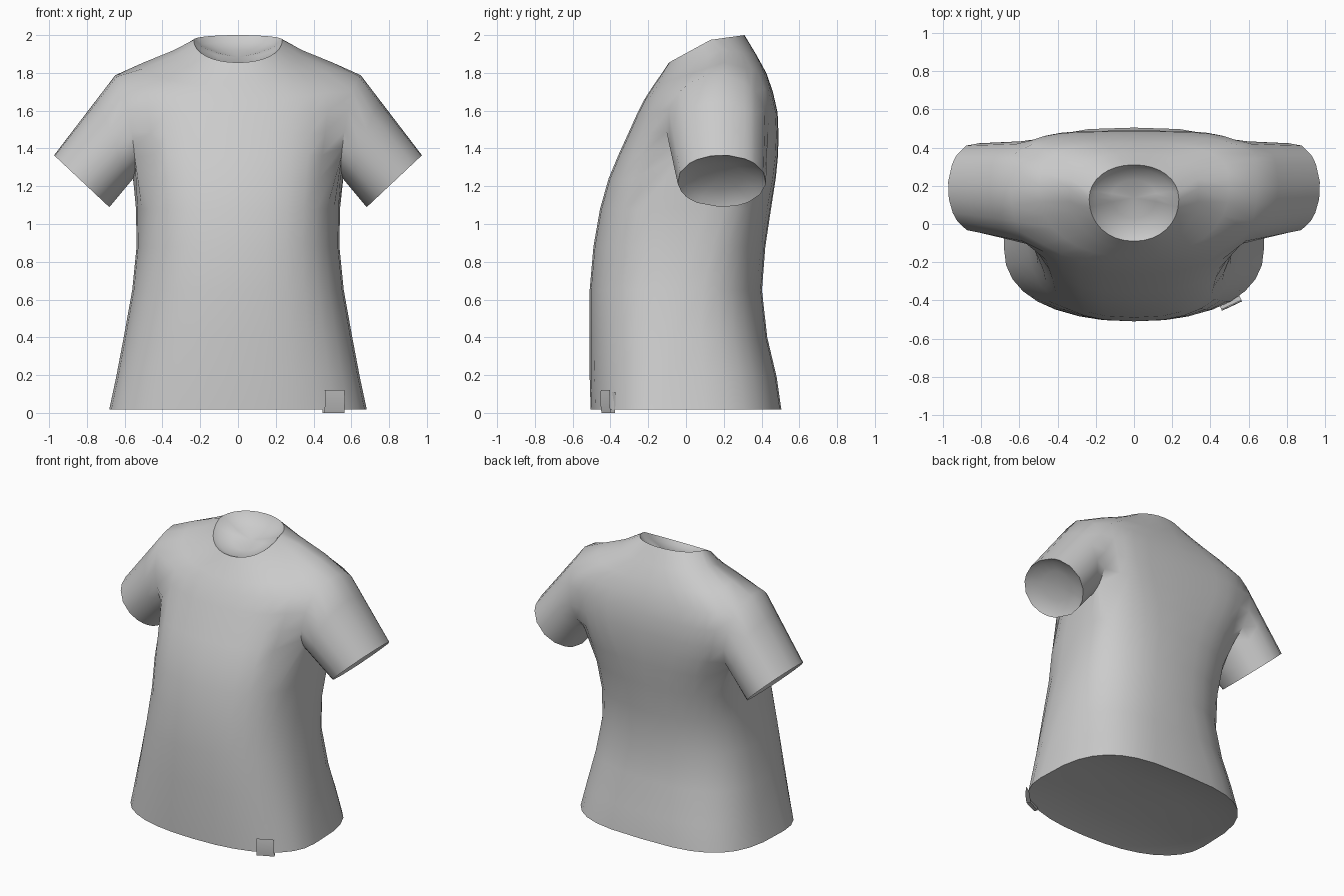
import bpy, bmesh, math
from mathutils import Vector

if "Cube" in bpy.data.objects:
    bpy.data.objects.remove(bpy.data.objects["Cube"])

N = 32      # columns around the body

# Body rings: side (x, y, z), front (y, z), back (y, z), roundness front / back
RINGS = [
    ((.682, -.12, .017), (-.505, .017), (.505, .017), .86, .64),
    ((.645, -.10, .19), (-.51, .19), (.48, .19), .84, .68),
    ((.605, -.07, .40), (-.51, .40), (.43, .40), .82, .74),
    ((.56, -.03, .65), (-.51, .65), (.402, .65), .8, .8),
    ((.537, .04, .88), (-.49, .88), (.42, .88), .78, .8),
    ((.54, .10, 1.08), (-.455, 1.08), (.45, 1.08), .75, .75),
    ((.555, .16, 1.24), (-.41, 1.24), (.475, 1.24), .74, .65),
    ((.58, .18, 1.38), (-.36, 1.36), (.487, 1.36), .76, .55),
    ((.61, .20, 1.52), (-.31, 1.47), (.49, 1.47), .8, .5),
    ((.635, .20, 1.66), (-.265, 1.57), (.485, 1.59), .85, .5),
    ((.65, .20, 1.79), (-.22, 1.66), (.46, 1.70), .9, .55),
    ((.50, .20, 1.855), (-.175, 1.73), (.425, 1.80), .9, .7),
    ((.34, .19, 1.92), (-.13, 1.795), (.37, 1.90), .9, .85),
    ((.235, .13, 1.975), (-.09, 1.855), (.31, 2.0), .95, .95),
]
LOW, HIGH, HALF = 6, 10, 3   # armhole rows and half its columns


def ring_point(ring, i):
    (sx, sy, sz), front, back, e_front, e_back = ring
    a = 2 * math.pi * i / N
    c, s = math.cos(a), math.sin(a)
    (ey, ez), e = (back, e_back) if s > 0 else (front, e_front)
    k = abs(s) ** e
    return (math.copysign(abs(c) ** e, c) * sx, sy + (ey - sy) * k, sz + (ez - sz) * k)


def bridge(bm, a, b):
    for k in range(len(a)):
        m = (k + 1) % len(a)
        bm.faces.new((a[k], a[m], b[m], b[k]))


def recessed_cap(bm, rim, inward, steps):
    """Close an opening with a shallow bowl; steps are (scale, depth)."""
    centre = sum((v.co for v in rim), Vector()) / len(rim)
    inward = Vector(inward).normalized()
    previous = rim
    for scale, depth in steps:
        ring = [bm.verts.new(centre + (v.co - centre) * scale + inward * depth) for v in rim]
        bridge(bm, previous, ring)
        previous = ring
    tip = bm.verts.new(centre + inward * steps[-1][1] * 1.2)
    for k in range(len(rim)):
        bm.faces.new((previous[k], previous[(k + 1) % len(rim)], tip))


def finish(bm, name, angle):
    bmesh.ops.recalc_face_normals(bm, faces=bm.faces[:])
    me = bpy.data.meshes.new(name)
    bm.to_mesh(me)
    bm.free()
    ob = bpy.data.objects.new(name, me)
    bpy.context.collection.objects.link(ob)
    bpy.ops.object.select_all(action='DESELECT')
    ob.select_set(True)
    bpy.context.view_layer.objects.active = ob
    bpy.ops.object.shade_smooth_by_angle(angle=math.radians(angle))
    return ob


# Torso with two open armholes
bm = bmesh.new()
grid = [[bm.verts.new(ring_point(r, i)) for i in range(N)] for r in RINGS]
for r in range(len(RINGS) - 1):
    for i in range(N):
        from_right = min((i + .5) % N, N - (i + .5) % N)
        from_left = abs(i + .5 - N / 2)
        if LOW <= r < HIGH and min(from_right, from_left) < HALF:
            continue
        j = (i + 1) % N
        bm.faces.new((grid[r][i], grid[r][j], grid[r + 1][j], grid[r + 1][i]))

# Sleeves grow from the armhole edges
loop = [(LOW, i) for i in range(-HALF, HALF)]
loop += [(r, HALF) for r in range(LOW, HIGH)]
loop += [(HIGH, i) for i in range(HALF, -HALF, -1)]
loop += [(r, -HALF) for r in range(HIGH, LOW, -1)]
for side in (1, -1):
    rim, cuff = [], []
    for r, i in loop:
        v = grid[r][i % N if side > 0 else (N // 2 - i) % N]
        t = math.atan2((v.co.z - 1.515) / .275, (v.co.y - .165) / .265)
        c, s = math.cos(t), math.sin(t)
        v.co = (side * (.603 + .047 * s - .035 * max(0, -c)),
                .165 + .27 * c, 1.515 + .275 * s)
        rim.append(v)
        cuff.append(Vector((side * (.828 + .147 * s), .19 + .235 * c, 1.227 + .138 * s)))
    previous = rim
    for f in (.33, .67, 1):
        ring = [bm.verts.new(v.co.lerp(p, f)) for v, p in zip(rim, cuff)]
        bridge(bm, previous, ring)
        previous = ring
    recessed_cap(bm, previous, (-side * .68, 0, .73), [(.85, .02), (.5, .04)])

# Closed, slightly hollow neck and hem
recessed_cap(bm, grid[-1], (0, .3, -.95), [(.85, .03), (.5, .055)])
recessed_cap(bm, grid[0], (0, 0, 1), [(.85, .02), (.5, .04)])
bmesh.ops.delete(bm, geom=[v for v in bm.verts if not v.link_faces], context='VERTS')
finish(bm, "shirt", 40)

# Small label folded over the hem
bm = bmesh.new()
profile = [(-.016, .12), (-.02, .06), (-.012, 0), (.012, 0), (.016, .06), (.016, .11)]
ends = [[bm.verts.new((x, y, z)) for y, z in profile] for x in (-.058, .058)]
for k in range(len(profile) - 1):
    bm.faces.new((ends[0][k], ends[1][k], ends[1][k + 1], ends[0][k + 1]))
label = finish(bm, "hem_label", 30)
label.location = (.505, -.412, 0)
label.rotation_euler.z = math.radians(25)
